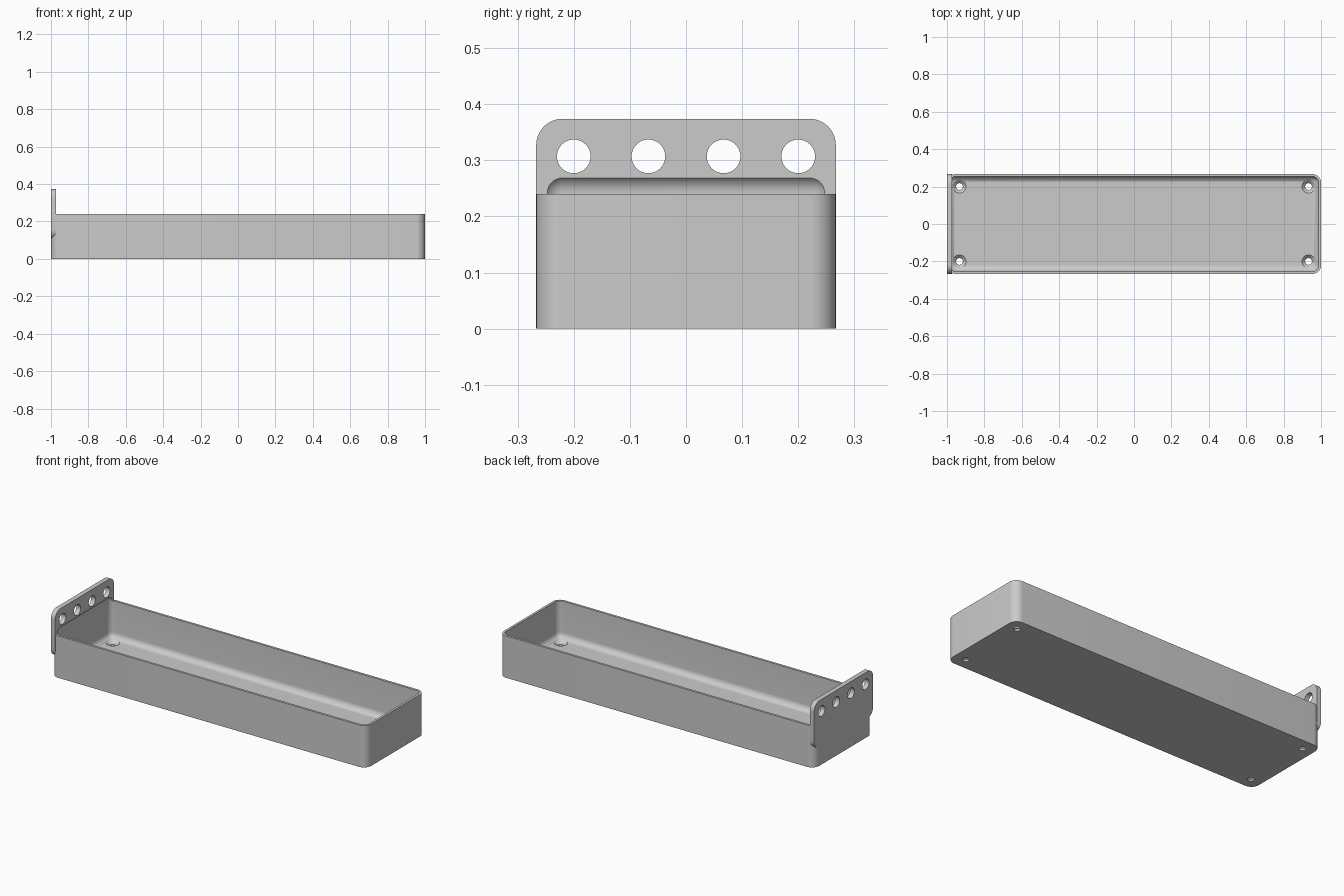
import bpy, bmesh, math
from mathutils import Matrix, Vector

cube = bpy.data.objects.get("Cube")
if cube:
    bpy.data.objects.remove(cube, do_unlink=True)

HALF_W = 0.267       # half width of tray and hanging plate
RADIUS = 0.0467      # outer corner radius
WALL = 0.0133
FLOOR = 0.0267

grey = bpy.data.materials.new("plain grey")
grey.use_nodes = True
grey.diffuse_color = (0.6, 0.6, 0.6, 1)
grey.node_tree.nodes["Principled BSDF"].inputs["Base Color"].default_value = (0.6, 0.6, 0.6, 1)


def add_object(name, bm):
    bmesh.ops.recalc_face_normals(bm, faces=bm.faces)
    mesh = bpy.data.meshes.new(name)
    bm.to_mesh(mesh)
    bm.free()
    mesh.materials.append(grey)
    obj = bpy.data.objects.new(name, mesh)
    bpy.context.collection.objects.link(obj)
    return obj


def rounded_box(name, low, high, radius, axis=None):
    """Box with rounded edges: all of them, or only those along one axis."""
    low, high = Vector(low), Vector(high)
    bm = bmesh.new()
    bmesh.ops.create_cube(bm, size=1)
    for v in bm.verts:
        v.co = (low + high) / 2 + v.co * (high - low)
    edges = [e for e in bm.edges if axis is None
             or abs((e.verts[0].co - e.verts[1].co).normalized()[axis]) > 0.9]
    bmesh.ops.bevel(bm, geom=edges, offset=radius, segments=10, profile=0.5,
                    affect='EDGES')
    return add_object(name, bm)


def add_cone(bm, centre, r_low, r_high, depth, turn=None):
    bmesh.ops.create_cone(bm, cap_ends=True, segments=40, radius1=r_low, radius2=r_high,
                          depth=depth, matrix=Matrix.Translation(centre) @ (turn or Matrix()))


def combine(target, other, operation):
    """Apply a boolean and discard the helper."""
    other.hide_render = True
    mod = target.modifiers.new(operation.lower(), 'BOOLEAN')
    mod.operation, mod.object, mod.solver = operation, other, 'EXACT'
    graph = bpy.context.evaluated_depsgraph_get()
    target.data = bpy.data.meshes.new_from_object(target.evaluated_get(graph))
    target.modifiers.clear()
    bpy.data.objects.remove(other, do_unlink=True)


# Tray body and the hanging plate on its end
tray = rounded_box("tray", (-1, -HALF_W, 0), (1, HALF_W, 0.24), RADIUS, axis=2)
plate = rounded_box("hanging_plate", (-1, -HALF_W, 0.107), (-0.973, HALF_W, 0.374),
                    RADIUS, axis=0)
combine(tray, plate, 'UNION')

# Hollow with rounded edges, which also nicks the plate above the rim
inner = HALF_W - WALL
hollow = rounded_box("hollow_cutter", (-1 + WALL, -inner, FLOOR),
                     (1 - WALL, inner, 0.275), RADIUS - WALL)
combine(tray, hollow, 'DIFFERENCE')

# Row of hanging holes
bm = bmesh.new()
for y in (-0.2, -0.067, 0.067, 0.2):
    add_cone(bm, (-1, y, 0.307), 0.03, 0.03, 0.2, Matrix.Rotation(math.pi / 2, 4, 'Y'))
combine(tray, add_object("hanging_hole_cutter", bm), 'DIFFERENCE')

# Countersunk screw holes in the floor
for r_low, r_high, z, depth in ((0.018, 0.018, 0, 0.1), (0.015, 0.04, FLOOR - 0.0075, 0.025)):
    bm = bmesh.new()
    for x in (-0.933, 0.933):
        for y in (-0.2, 0.2):
            add_cone(bm, (x, y, z), r_low, r_high, depth)
    combine(tray, add_object("screw_hole_cutter", bm), 'DIFFERENCE')

# Smooth curved surfaces, sharp edges
bpy.ops.object.select_all(action='DESELECT')
tray.select_set(True)
bpy.context.view_layer.objects.active = tray
bpy.ops.object.shade_smooth_by_angle(angle=math.radians(30))
